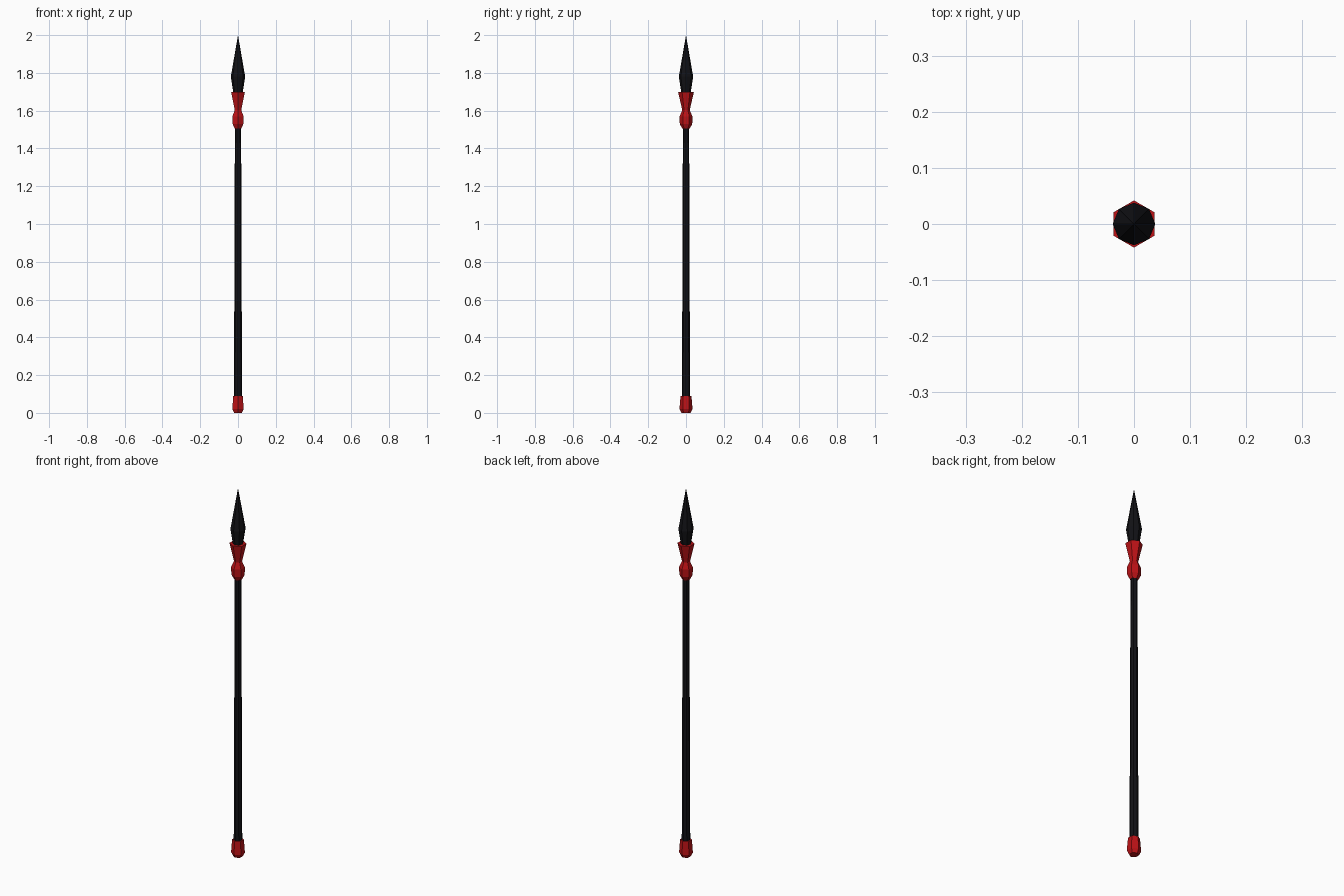
import bpy, bmesh
from math import cos, sin, pi

if "Cube" in bpy.data.objects:
    bpy.data.objects.remove(bpy.data.objects["Cube"])


def material(name, rgb):
    m = bpy.data.materials.new(name)
    m.diffuse_color = (*rgb, 1)
    m.use_nodes = True
    m.node_tree.nodes["Principled BSDF"].inputs["Base Color"].default_value = m.diffuse_color
    return m


BLACK = material("black", (0.006, 0.006, 0.008))
RED = material("red", (0.5, 0.006, 0.008))


def lathe(name, profile, sides, mat):
    """Faceted solid of revolution from (radius, z) points, corners on +-y."""
    bm = bmesh.new()
    rings = []
    for r, z in profile:
        if r == 0:
            rings.append([bm.verts.new((0, 0, z))] * sides)
        else:
            angles = [pi / 2 + 2 * pi * i / sides for i in range(sides)]
            rings.append([bm.verts.new((r * cos(a), r * sin(a), z)) for a in angles])
    for low, high in zip(rings, rings[1:]):
        for i in range(sides):
            j = (i + 1) % sides
            corners = dict.fromkeys((low[i], low[j], high[j], high[i]))
            bm.faces.new(list(corners))
    # flat caps
    if profile[0][0] > 0:
        bm.faces.new(rings[0][::-1])
    if profile[-1][0] > 0:
        bm.faces.new(rings[-1])
    bmesh.ops.recalc_face_normals(bm, faces=bm.faces)
    mesh = bpy.data.meshes.new(name)
    bm.to_mesh(mesh)
    bm.free()
    mesh.materials.append(mat)
    ob = bpy.data.objects.new(name, mesh)
    bpy.context.collection.objects.link(ob)
    return ob


# tapered pole
lathe("shaft", [(0.0215, 0.05), (0.0165, 1.53)], 8, BLACK)
# butt cap at the foot
lathe("butt_cap", [(0.024, 0), (0.034, 0.02), (0.033, 0.04), (0.029, 0.09)], 6, RED)
# knob and flared socket under the blade
lathe("collar_knob", [(0.02, 1.505), (0.033, 1.53), (0.034, 1.57), (0.019, 1.605)], 6, RED)
lathe("blade_socket", [(0.018, 1.595), (0.042, 1.70)], 6, RED)
# spear point
lathe("blade", [(0.024, 1.69), (0.038, 1.78), (0, 2.0)], 8, BLACK)
